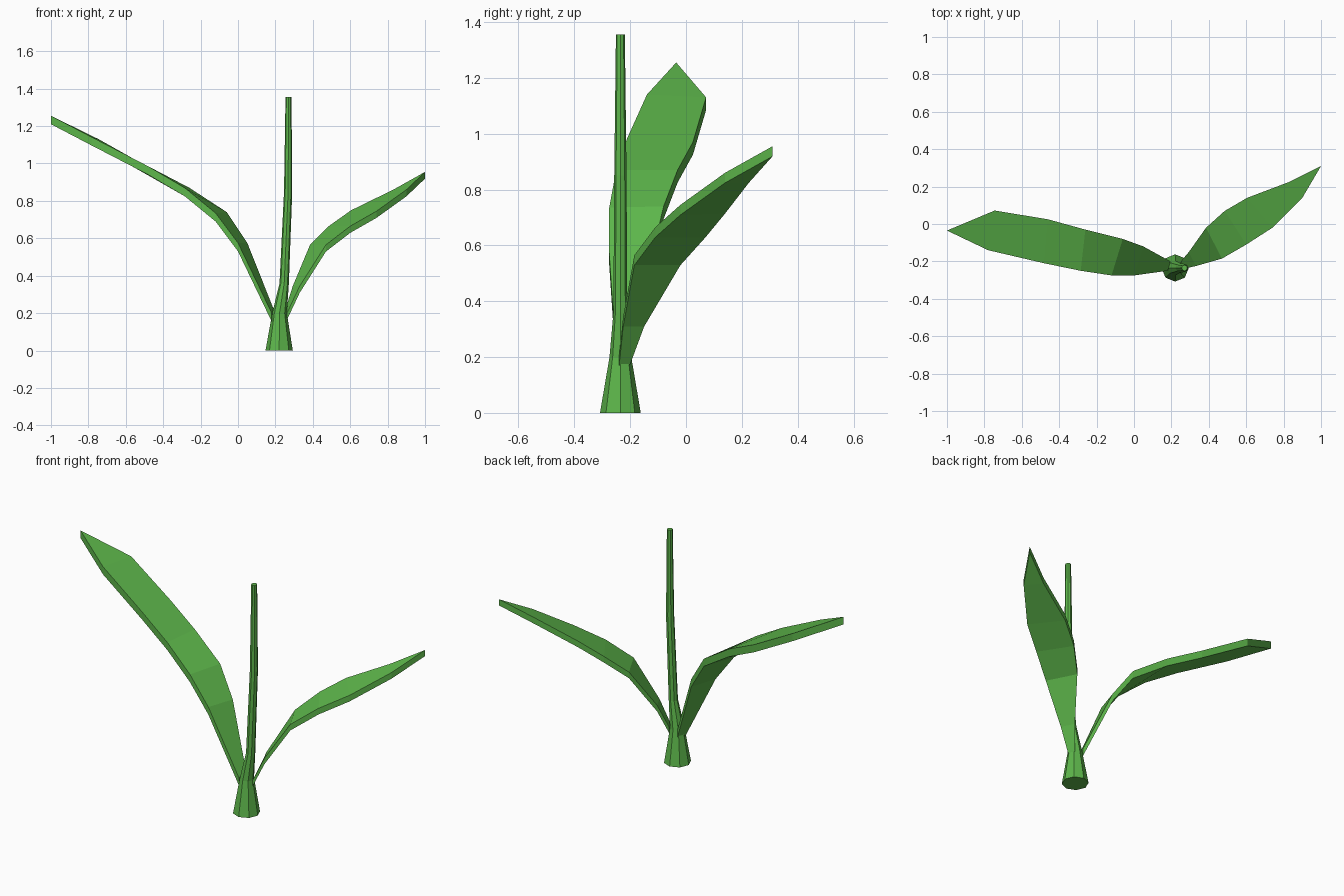
import bpy, bmesh, math
from mathutils import Vector

if "Cube" in bpy.data.objects:
    bpy.data.objects.remove(bpy.data.objects["Cube"])

green = bpy.data.materials.new("leaf green")
green.diffuse_color = (0.11, 0.47, 0.07, 1)
green.use_nodes = True
green.node_tree.nodes["Principled BSDF"].inputs["Base Color"].default_value = green.diffuse_color


def finish(name, bm):
    bmesh.ops.recalc_face_normals(bm, faces=bm.faces)
    me = bpy.data.meshes.new(name)
    bm.to_mesh(me)
    bm.free()
    me.materials.append(green)
    ob = bpy.data.objects.new(name, me)
    bpy.context.collection.objects.link(ob)
    return ob


def loft(name, rings):
    """Skin a list of equal-length rings and cap both ends."""
    bm = bmesh.new()
    loops = [[bm.verts.new(p) for p in ring] for ring in rings]
    n = len(loops[0])
    for a, b in zip(loops, loops[1:]):
        for i in range(n):
            j = (i + 1) % n
            bm.faces.new((a[i], a[j], b[j], b[i]))
    bm.faces.new(loops[0])
    bm.faces.new(loops[-1])
    bmesh.ops.remove_doubles(bm, verts=bm.verts, dist=1e-5)
    return finish(name, bm)


def stem(name, sections, sides=8):
    """Sections are (x, y, z, radius)."""
    loft(name, [[(x + r * math.cos(math.tau * i / sides),
                  y + r * math.sin(math.tau * i / sides), z)
                 for i in range(sides)] for x, y, z, r in sections])


def leaf(name, stations, tip, thick):
    """Stations pair a back and a front edge point; the blade is thickened straight down."""
    bm = bmesh.new()
    down = Vector((0, 0, -thick))
    rows = []
    for back, front in stations:
        b, f = Vector(back), Vector(front)
        rows.append([bm.verts.new(p) for p in (b, f, f + down, b + down)])
    for a, c in zip(rows, rows[1:]):
        for i in range(4):
            j = (i + 1) % 4
            bm.faces.new((a[i], a[j], c[j], c[i]))
    bm.faces.new(rows[0])
    # pointed end with an upright edge
    t = bm.verts.new(tip)
    u = bm.verts.new(Vector(tip) + down)
    b, f, fd, bd = rows[-1]
    bm.faces.new((b, f, t))
    bm.faces.new((bd, u, fd))
    bm.faces.new((f, fd, u, t))
    bm.faces.new((b, t, u, bd))
    finish(name, bm)


# Flared, slightly bent stalk
stem("stem", [(0.22, -0.235, 0, 0.073), (0.222, -0.235, 0.2, 0.039),
              (0.247, -0.235, 0.36, 0.025), (0.268, -0.235, 0.85, 0.022),
              (0.27, -0.235, 1.355, 0.016)])

# Long leaf on the left
leaf("left_leaf", [
    ((0.195, -0.2, 0.21), (0.18, -0.25, 0.2)),
    ((0.05, -0.12, 0.575), (0.0, -0.275, 0.575)),
    ((-0.06, -0.08, 0.74), (-0.12, -0.275, 0.735)),
    ((-0.26, -0.03, 0.87), (-0.285, -0.25, 0.87)),
    ((-0.46, 0.025, 0.97), (-0.48, -0.21, 0.985)),
    ((-0.745, 0.072, 1.13), (-0.78, -0.14, 1.14))],
    (-1.0, -0.035, 1.255), 0.045)

# Shorter leaf on the right
leaf("right_leaf", [
    ((0.25, -0.2, 0.21), (0.262, -0.24, 0.2)),
    ((0.293, -0.15, 0.345), (0.33, -0.225, 0.345)),
    ((0.385, -0.02, 0.565), (0.47, -0.185, 0.565)),
    ((0.485, 0.07, 0.665), (0.6, -0.11, 0.665)),
    ((0.605, 0.14, 0.75), (0.74, -0.02, 0.745)),
    ((0.83, 0.225, 0.86), (0.9, 0.14, 0.86))],
    (1.0, 0.31, 0.955), 0.036)
